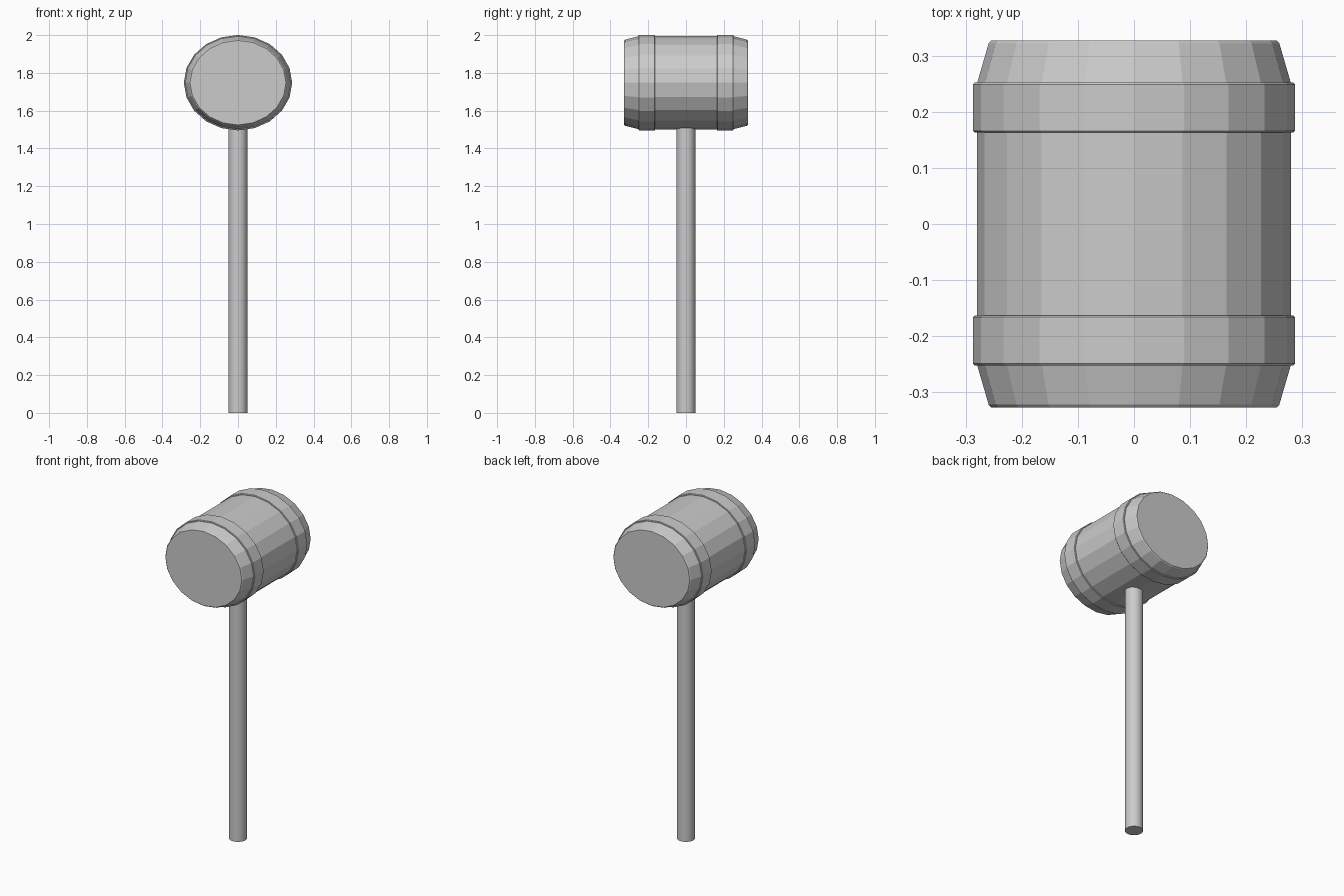
import bpy, bmesh, math

if "Cube" in bpy.data.objects:
    bpy.data.objects.remove(bpy.data.objects["Cube"])

HEAD_Z = 1.748
SQUASH = 0.88   # head is a slightly flattened ellipse
SIDES = 20


def loft_y(name, profile, closed=False):
    """Sweep (radius, y) points round the head axis."""
    bm = bmesh.new()
    rings = []
    for r, y in profile:
        rings.append([bm.verts.new((r * math.cos(2 * math.pi * i / SIDES), y,
                                    HEAD_Z + SQUASH * r * math.sin(2 * math.pi * i / SIDES)))
                      for i in range(SIDES)])
    pairs = list(zip(rings, rings[1:]))
    if closed:
        pairs.append((rings[-1], rings[0]))
    else:
        bm.faces.new(rings[0])
        bm.faces.new(rings[-1])
    for a, b in pairs:
        for i in range(SIDES):
            j = (i + 1) % SIDES
            bm.faces.new((a[i], a[j], b[j], b[i]))
    bmesh.ops.recalc_face_normals(bm, faces=bm.faces)
    mesh = bpy.data.meshes.new(name)
    bm.to_mesh(mesh)
    bm.free()
    obj = bpy.data.objects.new(name, mesh)
    bpy.context.collection.objects.link(obj)
    return obj


# Barrel-shaped head with tapered ends
half = [(0.28, 0.25), (0.259, 0.322), (0.254, 0.327)]
loft_y("mallet_head", [(r, -y) for r, y in reversed(half)] + half)

# Raised bands near both ends
band = [(0.27, 0.163), (0.284, 0.163), (0.287, 0.166),
        (0.287, 0.249), (0.284, 0.252), (0.27, 0.252)]
for side, s in (("front", -1), ("back", 1)):
    loft_y(side + "_band", [(r, s * y) for r, y in band], closed=True)

# Round handle running up into the head
top = 1.6
bpy.ops.mesh.primitive_cylinder_add(vertices=24, radius=0.05, depth=top,
                                    location=(0, 0, top / 2))
handle = bpy.context.object
handle.name = "handle"
bpy.ops.object.shade_smooth_by_angle(angle=math.radians(30))
